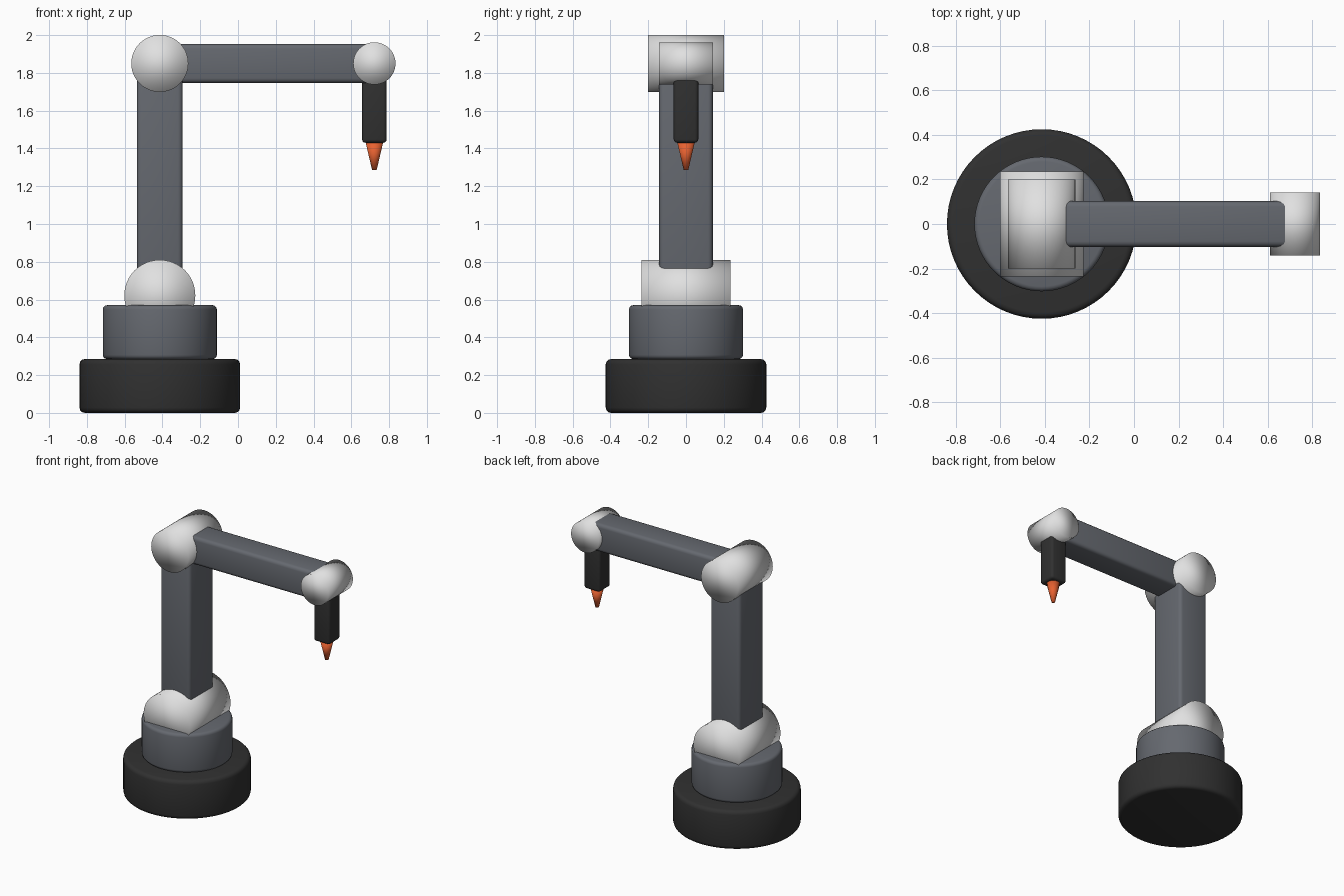
import bpy
import math

cube = bpy.data.objects.get("Cube")
if cube:
    bpy.data.objects.remove(cube, do_unlink=True)


def make_material(name, rgb):
    mat = bpy.data.materials.new(name)
    mat.use_nodes = True
    color = (*rgb, 1.0)
    mat.diffuse_color = color
    mat.node_tree.nodes["Principled BSDF"].inputs["Base Color"].default_value = color
    return mat


charcoal = make_material("charcoal", (0.03, 0.03, 0.03))
steel_gray = make_material("steel gray", (0.13, 0.14, 0.16))
joint_white = make_material("joint white", (0.75, 0.75, 0.75))
tip_orange = make_material("tip orange", (0.80, 0.12, 0.03))


def finish(name, mat, bevel=0.0):
    """Name, colour, round and smooth the active object."""
    obj = bpy.context.object
    obj.name = name
    obj.data.materials.append(mat)
    bpy.ops.object.shade_smooth()
    if bevel:
        mod = obj.modifiers.new("rounded_edges", "BEVEL")
        mod.width = bevel
        mod.segments = 3
        mod.limit_method = "ANGLE"
        mod.angle_limit = math.radians(40)
    return obj


def disc(name, x, bottom, top, radius, mat, bevel):
    bpy.ops.mesh.primitive_cylinder_add(
        vertices=64, radius=radius, depth=top - bottom,
        location=(x, 0, (bottom + top) / 2))
    return finish(name, mat, bevel)


def joint(name, x, z, radius, length):
    bpy.ops.mesh.primitive_cylinder_add(
        vertices=48, radius=radius, depth=length, location=(x, 0, z),
        rotation=(math.pi / 2, 0, 0))
    return finish(name, joint_white)


def box(name, center, size, mat, bevel):
    bpy.ops.mesh.primitive_cube_add(size=1, location=center)
    bpy.context.object.scale = size
    bpy.ops.object.transform_apply(location=False, rotation=False, scale=True)
    return finish(name, mat, bevel)


ARM_X, WRIST_X = -0.414, 0.722
SHOULDER_Z, ELBOW_Z = 0.622, 1.85

# Base and turntable
disc("base", ARM_X, 0, 0.285, 0.425, charcoal, 0.028)
disc("turntable", ARM_X, 0.285, 0.57, 0.302, steel_gray, 0.022)

# Pivot joints, lying front to back
joint("shoulder_joint", ARM_X, SHOULDER_Z, 0.188, 0.472)
joint("elbow_joint", ARM_X, ELBOW_Z, 0.151, 0.40)
joint("wrist_joint", WRIST_X, ELBOW_Z, 0.112, 0.284)

# Arm beams run between joint centres
box("upper_arm", (ARM_X, 0, (SHOULDER_Z + ELBOW_Z) / 2),
    (0.242, 0.284, ELBOW_Z - SHOULDER_Z), steel_gray, 0.025)
box("forearm", ((ARM_X + WRIST_X) / 2, 0, ELBOW_Z),
    (WRIST_X - ARM_X, 0.205, 0.206), steel_gray, 0.025)

# Tool body and tapered tip
box("tool_body", (WRIST_X, 0, 1.635), (0.13, 0.13, 0.41), charcoal, 0.018)
bpy.ops.mesh.primitive_cone_add(
    vertices=32, radius1=0.012, radius2=0.047, depth=0.15,
    location=(WRIST_X, 0, 1.36))
finish("tool_tip", tip_orange)
